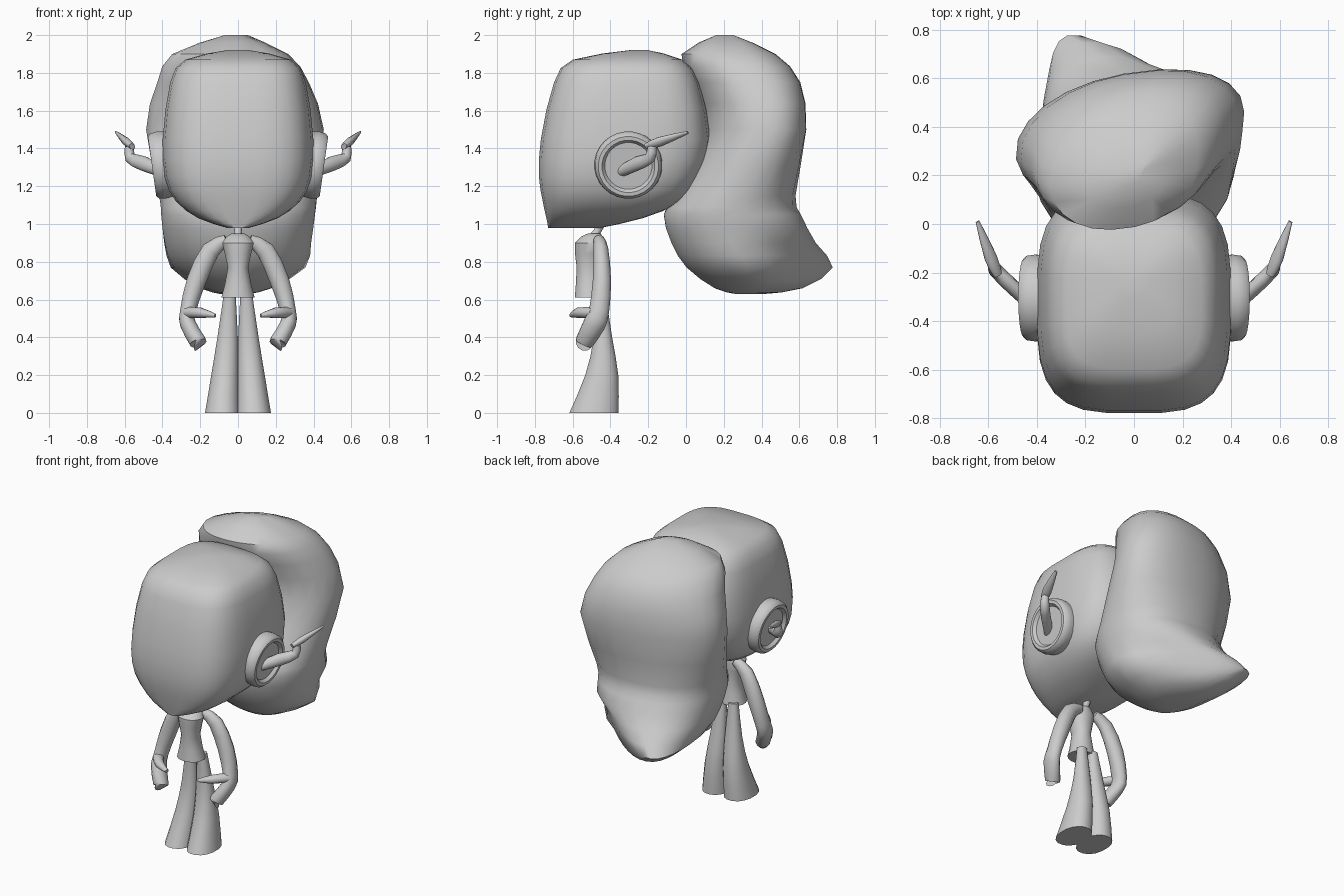
import bpy
import bmesh
from math import cos, sin, pi, radians
from mathutils import Matrix, Vector

cube = bpy.data.objects.get("Cube")
if cube:
    bpy.data.objects.remove(cube, do_unlink=True)

colour = (0.6, 0.6, 0.6, 1)
grey = bpy.data.materials.new("plain_grey")
grey.use_nodes = True
grey.diffuse_color = colour
grey.node_tree.nodes["Principled BSDF"].inputs["Base Color"].default_value = colour


def loft(name, rings, mirror=False):
    """Skin a list of closed rings, cap both ends and shade."""
    bm = bmesh.new()
    loops = [[bm.verts.new(point) for point in ring] for ring in rings]
    for lower, upper in zip(loops, loops[1:]):
        for i in range(len(lower)):
            bm.faces.new((lower[i - 1], lower[i], upper[i], upper[i - 1]))
    bm.faces.new(loops[0])
    bm.faces.new(loops[-1])
    bmesh.ops.recalc_face_normals(bm, faces=bm.faces)
    mesh = bpy.data.meshes.new(name)
    bm.to_mesh(mesh)
    bm.free()
    mesh.materials.append(grey)
    obj = bpy.data.objects.new(name, mesh)
    bpy.context.collection.objects.link(obj)
    bpy.ops.object.select_all(action='DESELECT')
    obj.select_set(True)
    bpy.context.view_layer.objects.active = obj
    bpy.ops.object.shade_smooth_by_angle(angle=radians(45))
    if mirror:
        obj.modifiers.new("mirror", 'MIRROR')
    return obj


def eased(stations):
    """Insert a smooth in-between station in every gap."""
    result = [stations[0]]
    last = len(stations) - 1
    for i in range(last):
        before, start = stations[max(i - 1, 0)], stations[i]
        end, after = stations[i + 1], stations[min(i + 2, last)]
        middle = [(9 * (p + q) - o - r) / 16 for o, p, q, r in zip(before, start, end, after)]
        result += [middle, end]
    return result


def unit_ring(power, count):
    """Unit superellipse: power 2 is round, higher is boxier."""
    def bend(value):
        return abs(value) ** (2 / power) * (1 if value > 0 else -1)
    angles = [2 * pi * (i + .5) / count for i in range(count)]
    return [(bend(cos(angle)), bend(sin(angle))) for angle in angles]


def slab(z, front, back, left, right, power=2.2, count=16, taper=0, sweep=0, shear=0):
    """Horizontal ring between y and x limits, optionally narrowed and swept at its back."""
    mid_x, mid_y = (left + right) / 2, (front + back) / 2
    half_x, half_y = (right - left) / 2, (back - front) / 2
    ring = []
    for u, v in unit_ring(power, count):
        rear = max(v, 0)
        x = mid_x + half_x * u * (1 - taper * rear) + sweep * rear
        ring.append((x, mid_y + half_y * v + shear * half_x * u, z))
    return ring


def tube(name, stations, mirror=True):
    """Smooth tube through stations of x, y, z, side radius and depth radius."""
    path = eased(stations)
    points = [Vector(station[:3]) for station in path]
    rings = []
    for i, (x, y, z, wide, deep) in enumerate(path):
        along = points[min(i + 1, len(points) - 1)] - points[max(i - 1, 0)]
        side = Vector((0, 1, 0)).cross(along).normalized()
        depth = along.cross(side).normalized()
        rings.append([points[i] + side * wide * u + depth * deep * v for u, v in unit_ring(2, 12)])
    return loft(name, rings, mirror)


# Head: boxy rounded block tapering to a chin at the front
head = [(.98, -.73, -.45, .06), (1.03, -.74, -.23, .21), (1.12, -.76, -.02, .33),
        (1.25, -.78, .08, .39), (1.45, -.77, .13, .4), (1.75, -.7, .07, .36),
        (1.87, -.6, -.02, .28), (1.92, -.3, -.2, .06)]
loft("head", [slab(z, front, back, -half, half, power=3.4, count=28)
              for z, front, back, half in eased(head)])

# Hair: one large lock rising behind the head, leaning at the top,
# with a pointed tail swept back and to one side
hair = [(.63, .26, .42, -.06, .06), (.66, .15, .62, -.18, .18), (.77, 0, .78, -.34, .36),
        (.9, -.08, .69, -.39, .39), (1.05, -.12, .61, -.41, .41), (1.15, -.06, .58, -.42, .42),
        (1.5, .1, .63, -.49, .45), (1.75, .03, .6, -.43, .37), (1.9, -.02, .47, -.35, .26),
        (2, .16, .25, -.07, .03)]
hair_rings = []
for station in eased(hair):
    tail = max(0, 1 - abs(station[0] - .77) * 5)
    lean = min(max(station[0] - 1, 0) * 2, 1)
    hair_rings.append(slab(*station, count=24, taper=tail / 2,
                           sweep=.05 * lean - .26 * tail, shear=.12 * lean))
loft("hair", hair_rings)

# Ear discs: lathed rim around a shallow recessed face, tilted outward at the top
ear_profile = [(.17, -.12), (.18, -.05), (.175, -.015), (.16, 0), (.14, 0), (.125, -.02), (.02, -.02)]
tilt = Matrix.Translation((.455, -.305, 1.305)) @ Matrix.Rotation(radians(8), 4, 'Y')
loft("ear_disc", [[tilt @ Vector((x, radius * u, radius * v)) for u, v in unit_ring(2, 28)]
                  for radius, x in ear_profile], mirror=True)

# Antennas: bent stem and flat pointed blade
tube("antenna_stem", [(.41, -.34, 1.28, .03, .03), (.5, -.26, 1.32, .04, .03),
                      (.57, -.19, 1.35, .03, .03), (.575, -.18, 1.41, .024, .024)])
tube("antenna_blade", [(.56, -.21, 1.41, .014, .02), (.59, -.14, 1.435, .022, .03),
                       (.645, .01, 1.485, .006, .01)])

# Torso with flared hem, pinched waist and squared shoulders
torso = [(.61, -.59, -.43, .09), (.77, -.58, -.45, .055), (.9, -.59, -.44, .085), (.95, -.52, -.45, .035)]
loft("torso", [slab(z, front, back, -half, half) for z, front, back, half in eased(torso)])
tube("neck", [(0, -.5, .92, .03, .03), (0, -.47, .96, .02, .02), (0, -.44, 1.03, .03, .03)], mirror=False)

# Arms ending in mitten hands, with separate thumbs
tube("arm", [(.06, -.46, .915, .03, .03), (.145, -.45, .86, .05, .04), (.22, -.445, .7, .053, .05),
             (.265, -.46, .54, .043, .055), (.265, -.485, .47, .043, .06),
             (.215, -.535, .38, .046, .05), (.212, -.54, .37, .044, .046)])
tube("thumb", [(.265, -.49, .53, .03, .035), (.2, -.57, .53, .028, .03), (.12, -.605, .515, .01, .014)])

# Flared trouser legs, meeting at the middle and flat at the floor
leg = [(0, -.62, -.355, -.01, .176), (.2, -.535, -.357, -.005, .143),
       (.4, -.49, -.39, 0, .11), (.63, -.485, -.425, .012, .076)]
loft("leg", [slab(*station) for station in eased(leg)], mirror=True)
